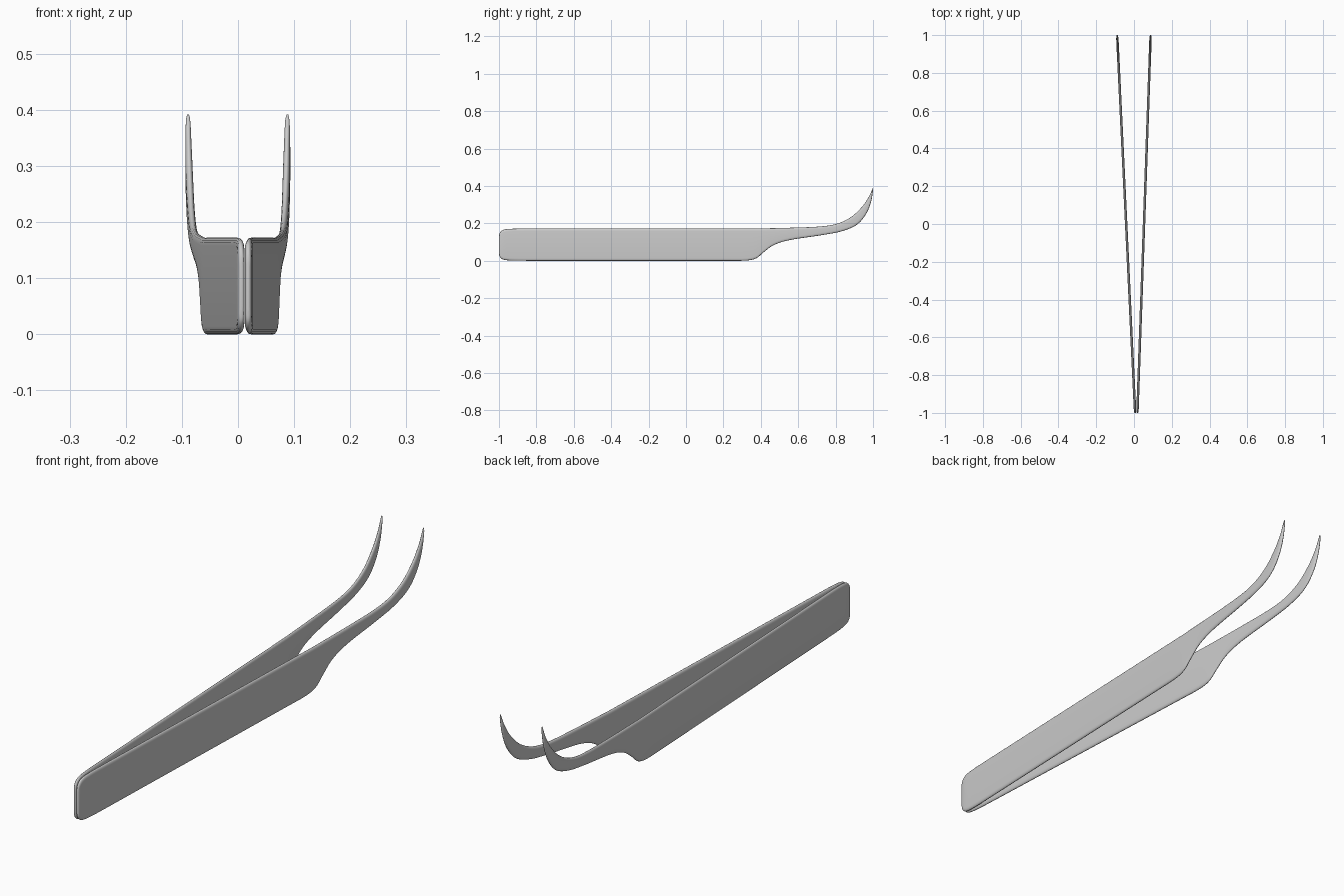
import bpy, bmesh, math

if "Cube" in bpy.data.objects:
    bpy.data.objects.remove(bpy.data.objects["Cube"])

# Side outline as matched stations: top y, top z, bottom y, bottom z, thickness factor
OUTLINE = [
    (-1.0, .130, -1.0, .040, .4),
    (-.995, .150, -.995, .020, .8),
    (-.975, .166, -.975, .006, 1),
    (-.93, .171, -.93, .001, 1),
    (-.85, .172, -.85, 0, 1),
    (-.65, .172, -.65, 0, 1),
    (-.30, .172, -.30, 0, 1),
    (0, .172, 0, 0, 1),
    (.20, .172, .20, 0, 1),
    (.30, .172, .32, .001, 1),
    (.37, .172, .375, .013, 1),
    (.41, .173, .415, .045, 1),
    (.46, .174, .47, .084, 1),
    (.54, .176, .556, .111, 1),
    (.70, .182, .72, .136, 1),
    (.80, .196, .83, .157, 1),
    (.88, .232, .91, .190, 1),
    (.94, .287, .96, .245, 1),
    (.975, .338, .988, .310, .9),
    (.995, .380, .999, .370, .65),
    (.999, .392, 1.0, .389, .3),
]
HALF_THICK = .0065
EDGE_ROUND = .014
STEPS = 5
CAP = 9


def smooth_stations(pts):
    """Catmull-Rom interpolation through the stations."""
    out = []
    for i in range(len(pts) - 1):
        a, b, c, d = (pts[max(i - 1, 0)], pts[i], pts[i + 1],
                      pts[min(i + 2, len(pts) - 1)])
        for k in range(STEPS):
            t = k / STEPS
            out.append([.5 * (2 * q + (r - p) * t + (2 * p - 5 * q + 4 * r - s) * t * t
                              + (3 * q - p - 3 * r + s) * t ** 3)
                        for p, q, r, s in zip(a, b, c, d)])
    out.append(list(pts[-1]))
    return out


def make_arm(name, x_start, slope):
    """Loft rounded flat sections along the outline, splayed in x."""
    bm = bmesh.new()
    rings = []
    for ty, tz, by, bz, f in smooth_stations(OUTLINE):
        cy, cz = (ty + by) / 2, (tz + bz) / 2
        half = math.hypot(ty - by, tz - bz) / 2
        uy, uz = (ty - by) / (2 * half), (tz - bz) / (2 * half)
        r = min(EDGE_ROUND, half)
        ring = []
        for side in (1, -1):
            for k in range(CAP):
                a = math.pi * k / (CAP - 1)
                h = side * (half - r + r * math.sin(a))
                y = cy + uy * h
                x = x_start + slope * (y + 1) + side * HALF_THICK * f * math.cos(a)
                ring.append(bm.verts.new((x, y, cz + uz * h)))
        rings.append(ring)
    n = 2 * CAP
    for r0, r1 in zip(rings, rings[1:]):
        for k in range(n):
            bm.faces.new((r0[k], r0[(k + 1) % n], r1[(k + 1) % n], r1[k]))
    bm.faces.new(rings[0])
    bm.faces.new(rings[-1])
    bmesh.ops.remove_doubles(bm, verts=bm.verts, dist=1e-6)
    bmesh.ops.recalc_face_normals(bm, faces=bm.faces)
    mesh = bpy.data.meshes.new(name)
    bm.to_mesh(mesh)
    bm.free()
    obj = bpy.data.objects.new(name, mesh)
    bpy.context.collection.objects.link(obj)
    bpy.ops.object.select_all(action='DESELECT')
    obj.select_set(True)
    bpy.context.view_layer.objects.active = obj
    bpy.ops.object.shade_smooth_by_angle(angle=math.radians(50))


# Two arms meeting at the near end and spreading toward the curved tips
make_arm("left_arm", .006, -.0475)
make_arm("right_arm", .018, .035)
